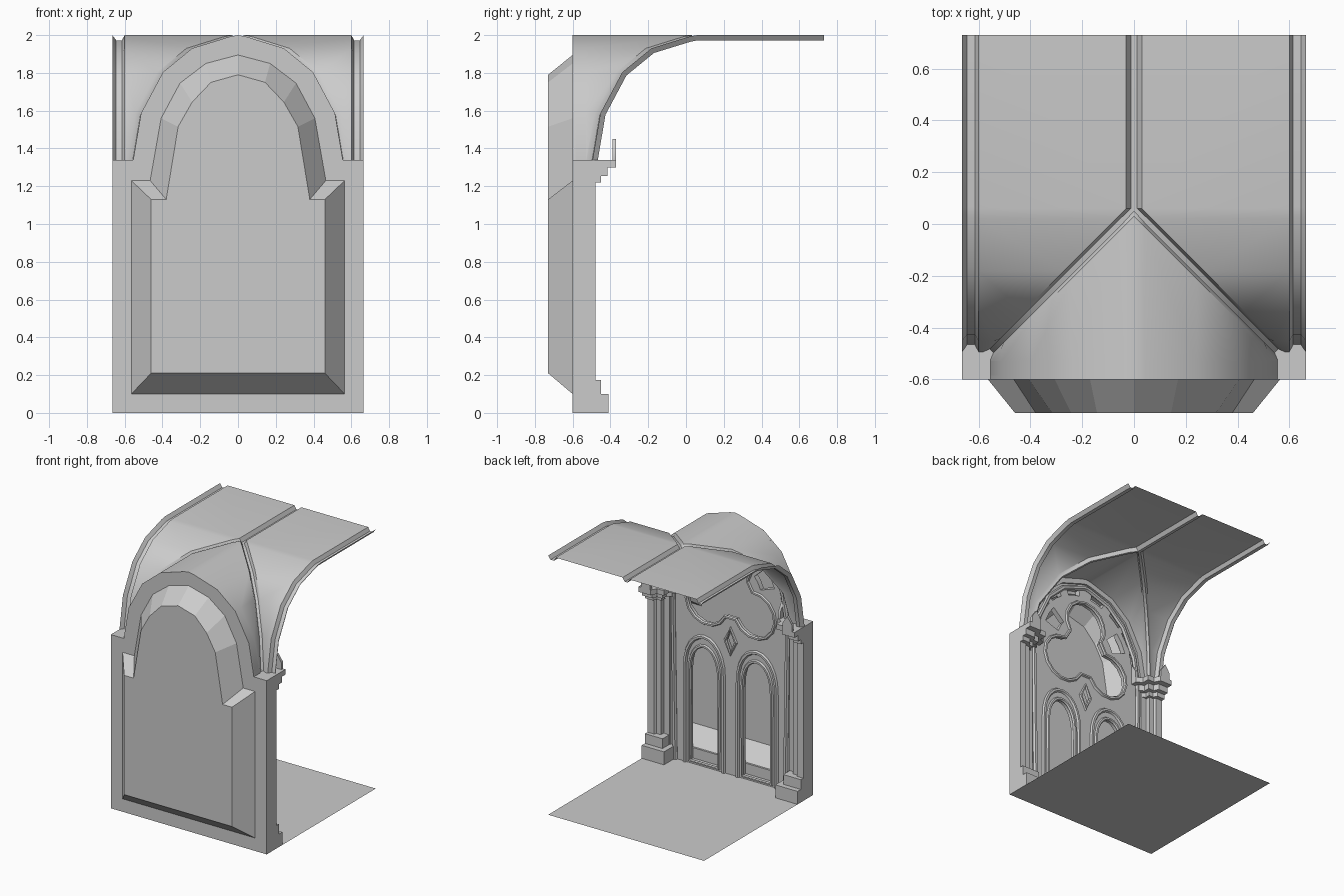
import bpy, bmesh
from math import sin, cos, pi, radians, hypot
from mathutils import Vector

cube = bpy.data.objects.get("Cube")
if cube:
    bpy.data.objects.remove(cube, do_unlink=True)

stone = bpy.data.materials.new("grey_stone")
stone.use_nodes = True
stone.diffuse_color = (0.6, 0.6, 0.6, 1)
stone.node_tree.nodes["Principled BSDF"].inputs["Base Color"].default_value = (0.6, 0.6, 0.6, 1)

HALF, WALL, BACK, SPRING = 0.665, -0.6, 0.73, 1.34
# vault arch: distance from crown, height
ARCH = [(0.555, 1.34), (0.513, 1.587), (0.397, 1.804), (0.243, 1.93), (0.04, 1.993), (0, 2.0)]


def finish(ob, angle=35):
    ob.data.materials.clear()
    ob.data.materials.append(stone)
    bpy.ops.object.select_all(action='DESELECT')
    bpy.context.view_layer.objects.active = ob
    ob.select_set(True)
    bpy.ops.object.shade_smooth_by_angle(angle=radians(angle))
    return ob


def from_bmesh(name, bm, mirror=False, angle=35):
    bmesh.ops.remove_doubles(bm, verts=bm.verts, dist=0.0005)
    bmesh.ops.recalc_face_normals(bm, faces=bm.faces)
    me = bpy.data.meshes.new(name)
    bm.to_mesh(me)
    bm.free()
    ob = bpy.data.objects.new(name, me)
    bpy.context.collection.objects.link(ob)
    if mirror:
        ob.modifiers.new("mirror", 'MIRROR').merge_threshold = 0.001
    return finish(ob, angle)


def from_curve(name, loops, y0, y1=None, roll=0.0, closed=True):
    """Outline with holes extruded from y0 to y1, or a round moulding at y0."""
    cu = bpy.data.curves.new(name, 'CURVE')
    cu.dimensions = '3D' if roll else '2D'
    if roll:
        cu.bevel_depth, cu.bevel_resolution = roll, 1
    else:
        cu.fill_mode = 'BOTH'
        cu.extrude = (y1 - y0) / 2
    for loop in loops:
        sp = cu.splines.new('POLY')
        sp.points.add(len(loop) - 1)
        for p, (x, z) in zip(sp.points, loop):
            p.co = (x, z, 0, 1)
        sp.use_cyclic_u = closed
    ob = bpy.data.objects.new(name, cu)
    ob.rotation_euler = (pi / 2, 0, 0)
    ob.location.y = y0 if roll else (y0 + y1) / 2
    bpy.context.collection.objects.link(ob)
    bpy.ops.object.select_all(action='DESELECT')
    bpy.context.view_layer.objects.active = ob
    ob.select_set(True)
    bpy.ops.object.convert(target='MESH')
    return finish(bpy.context.view_layer.objects.active)


def mirrored(half):
    """Right half listed bottom to crown, continued down the left side."""
    return half + [(-x, z) for x, z in reversed(half) if x > 0]


def prism(bm, plan, z0, z1):
    low = [bm.verts.new((x, y, z0)) for x, y in plan]
    high = [bm.verts.new((x, y, z1)) for x, y in plan]
    bm.faces.new(low[::-1])
    bm.faces.new(high)
    for i in range(len(plan)):
        j = (i + 1) % len(plan)
        bm.faces.new((low[i], low[j], high[j], high[i]))


# floor
bm = bmesh.new()
bm.faces.new([bm.verts.new(p) for p in ((-HALF, WALL, 0), (HALF, WALL, 0),
                                       (HALF, BACK, 0), (-HALF, BACK, 0))])
from_bmesh("floor", bm)

# projecting window niche: splayed sides and a flat pane
rim = mirrored([(0.565, 0.1), (0.565, 1.23), (0.465, 1.23), (0.407, 1.56),
                (0.307, 1.746), (0.17, 1.85), (0, 1.895)])
pane = mirrored([(0.46, 0.21), (0.46, 1.13), (0.38, 1.13), (0.317, 1.515),
                 (0.243, 1.645), (0.143, 1.75), (0, 1.79)])
bm = bmesh.new()
a = [bm.verts.new((x, WALL, z)) for x, z in rim]
b = [bm.verts.new((x, -BACK, z)) for x, z in pane]
for i in range(len(a)):
    j = (i + 1) % len(a)
    bm.faces.new((a[i], a[j], b[j], b[i]))
bm.faces.new(b)
from_bmesh("window_niche", bm, angle=10)

# front wall and its arch moulding
from_curve("front_wall", [mirrored([(HALF, 0), (HALF, SPRING)] + ARCH), rim], WALL, WALL + 0.015)
inner_arch = [(x * 0.92, SPRING + (z - SPRING) * 0.94) for x, z in ARCH]
from_curve("wall_arch", [mirrored([(0.555, 0), *ARCH])
           + mirrored([(0.51, 0), *inner_arch])[::-1]], WALL, -0.53)

# tracery openings
def lancet(cx, w, low, spring, apex):
    side = [(w * cos(t), spring + (apex - spring) * sin(t) ** 0.85)
            for t in (radians(k * 15) for k in range(6))]
    return [(cx + x, z) for x, z in mirrored([(w, low)] + side + [(0, apex)])]


def trefoil(cz, reach, r):
    pts = []
    for k in range(3):
        out = pi / 2 + k * 2 * pi / 3
        for i in range(11):
            t = out + radians(-125 + 25 * i)
            pts.append((reach * cos(out) + r * cos(t), cz + reach * sin(out) + r * sin(t)))
    return pts


def ring_cell(mid, span, r0, r1):
    angles = [radians(mid + s * span) for s in (-1, 0, 1)]
    return ([(r1 * 0.96 * cos(t), 1.4 + r1 * sin(t)) for t in angles]
            + [(r0 * 0.96 * cos(t), 1.4 + r0 * sin(t)) for t in reversed(angles)])


lancets = [lancet(s * 0.225, 0.125, 0.02, 0.7, 0.93) for s in (-1, 1)]
foil = trefoil(1.4, 0.235, 0.175)
kite = [(0, 0.93), (0.045, 1.03), (0, 1.13), (-0.045, 1.03)]
cells = [ring_cell(m, 7, 0.455, 0.505) for m in (12, 32, 52, 76, 104, 128, 148, 168)]
spandrels = [ring_cell(m, 11, 0.28, 0.41) for m in (30, 150)]
plate = mirrored([(0.53, 0)] + [(x * 0.96, z - 0.03) for x, z in ARCH])
from_curve("tracery", [plate, foil, kite] + lancets + cells + spandrels, -0.585, -0.545)
from_curve("tracery_rolls", [foil, kite] + lancets, -0.545, roll=0.014)
hoods = [lancet(s * 0.225, 0.165, 0.0, 0.72, 1.0) for s in (-1, 1)]
from_curve("lancet_hoods", hoods, -0.545, roll=0.016, closed=False)
from_curve("arch_roll", [mirrored([(0.47, 0)] + [(x * 0.88, z - 0.07) for x, z in ARCH])],
           -0.54, roll=0.018, closed=False)

# corner piers: plan measured from the outer corner
def corner(plan):
    return [(HALF - u, WALL + v) for u, v in plan]


def square(s):
    return corner([(0, 0), (s, 0), (s, s), (0, s)])


def cluster(s, core=0.8):
    c = s * core
    return corner([(0, 0), (s, 0), (s, s * 0.45), (c, s * 0.55), (c, c),
                   (s * 0.55, c), (s * 0.45, s), (0, s)])


bm = bmesh.new()
prism(bm, cluster(0.12, 0.85), 0, 1.34)
from_bmesh("pier_shaft", bm, True)
bm = bmesh.new()
for s, z0, z1 in ((0.19, 0, 0.1), (0.15, 0.1, 0.175)):
    prism(bm, square(s), z0, z1)
from_bmesh("pier_base", bm, True)
bm = bmesh.new()
for s, z0, z1 in ((0.15, 1.22, 1.255), (0.185, 1.255, 1.3), (0.23, 1.3, SPRING)):
    prism(bm, cluster(s), z0, z1)
from_bmesh("pier_capital", bm, True)

# pointed leaves standing on the capitals
bm = bmesh.new()
for flip in (False, True):
    layers = []
    for v in (0.21, 0.23):
        leaf = [(0.02, SPRING), (0.1, SPRING), (0.1, 1.39), (0.06, 1.45), (0.02, 1.39)]
        layers.append([bm.verts.new((HALF - (v if flip else u), WALL + (u if flip else v), z))
                       for u, z in leaf])
    p, q = layers
    bm.faces.new(p)
    bm.faces.new(q)
    for i in range(5):
        j = (i + 1) % 5
        bm.faces.new((p[i], p[j], q[j], q[i]))
from_bmesh("capital_leaves", bm, True)

# rib vault: one row of points for each step of the arch, then a flat run to the back
DIP = 0.028
rows = []
for i, (d, z) in enumerate(ARCH):
    (d0, z0), (d1, z1) = ARCH[max(i - 1, 0)], ARCH[min(i + 1, len(ARCH) - 1)]
    run = hypot(d0 - d1, z1 - z0)
    inward, down = DIP * (z1 - z0) / run, DIP * (d0 - d1) / run
    y = 0.06 - d
    web = [(d, -0.53, z), (d, 0.03 - d, z)]
    if d:
        rib = [(max(d + u - inward * 0.7, 0), 0.03 + u - d + inward * 0.7, z - down)
               for u in (0.008, 0.022)]
    else:
        rib = [(0, 0.05, z - DIP), (0.012, 0.06, z - DIP)]
    side = [(d + 0.03, y, z), (0.6, y, z)]
    edge = [(0.615, y + inward, z - down), (0.645, y + inward, z - down), (HALF, y, z)]
    rows.append(web + rib + side + edge)
rows.append([None, None] + [(x, BACK, z) for x, _, z in rows[-1][2:]])
bm = bmesh.new()
for r0, r1 in zip(rows, rows[1:]):
    for k in range(len(r0) - 1):
        quad = [r0[k], r0[k + 1], r1[k + 1], r1[k]]
        if None in quad:
            continue
        ring = [p for n, p in enumerate(quad) if (Vector(p) - Vector(quad[n - 1])).length > 0.0005]
        if len(ring) > 2:
            bm.faces.new([bm.verts.new(p) for p in ring])
from_bmesh("rib_vault", bm, True, 32)
